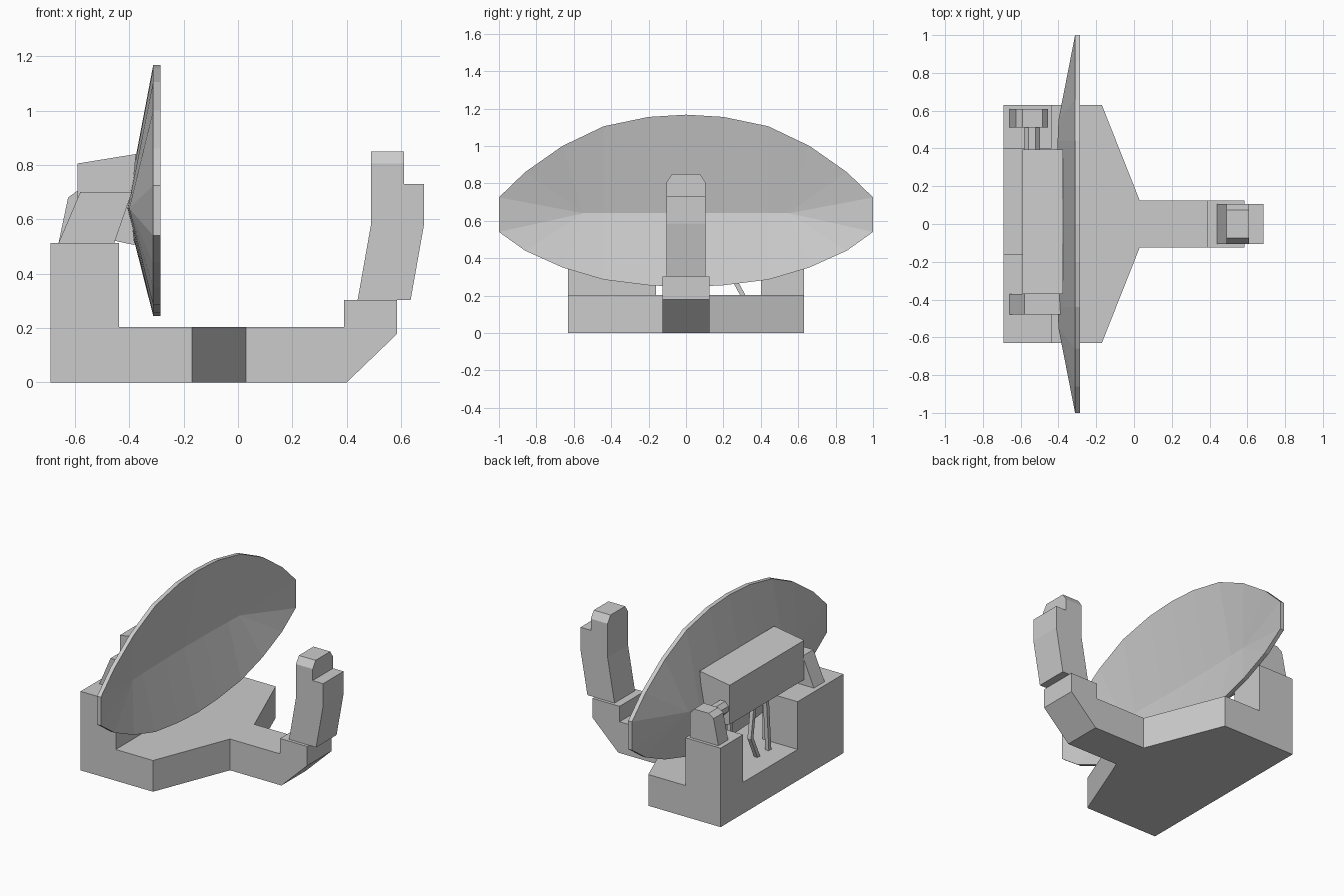
import bpy, bmesh, math
from mathutils import Vector

if "Cube" in bpy.data.objects:
    bpy.data.objects.remove(bpy.data.objects["Cube"])


def finish(name, bm):
    bmesh.ops.remove_doubles(bm, verts=bm.verts, dist=0.0005)
    bmesh.ops.recalc_face_normals(bm, faces=bm.faces)
    me = bpy.data.meshes.new(name)
    bm.to_mesh(me)
    bm.free()
    ob = bpy.data.objects.new(name, me)
    bpy.context.collection.objects.link(ob)
    return ob


def prism(name, pts, lo, hi, axis):
    """Extrude a 2D profile along an axis: 'x' (y,z), 'y' (x,z) or 'z' (x,y)."""
    put = {'x': lambda p, d: (d, p[0], p[1]),
           'y': lambda p, d: (p[0], d, p[1]),
           'z': lambda p, d: (p[0], p[1], d)}[axis]
    bm = bmesh.new()
    a = [bm.verts.new(put(p, lo)) for p in pts]
    b = [bm.verts.new(put(p, hi)) for p in pts]
    bm.faces.new(a)
    bm.faces.new(b)
    for i in range(len(pts)):
        j = (i + 1) % len(pts)
        bm.faces.new((a[i], a[j], b[j], b[i]))
    return finish(name, bm)


def rect(a0, b0, a1, b1):
    return [(a0, b0), (a1, b0), (a1, b1), (a0, b1)]


def tube(name, path, r, sides):
    """Straight-segmented rod through a few points."""
    path = [Vector(p) for p in path]
    bm = bmesh.new()
    rings = []
    for i, p in enumerate(path):
        d = (path[min(i + 1, len(path) - 1)] - path[max(i - 1, 0)]).normalized()
        u = d.cross(Vector((1, 0, 0))).normalized()
        v = d.cross(u)
        rings.append([bm.verts.new(p + r * (math.cos(t) * u + math.sin(t) * v))
                      for t in [math.tau * (k + .5) / sides for k in range(sides)]])
    for a, b in zip(rings, rings[1:]):
        for k in range(sides):
            j = (k + 1) % sides
            bm.faces.new((a[k], a[j], b[j], b[k]))
    bm.faces.new(rings[0])
    bm.faces.new(rings[-1])
    return finish(name, bm)


# Base: tapered slab, raised nose and two rear pedestals
prism("base_slab", [(-.69, -.63), (-.17, -.63), (.03, -.125), (.39, -.125),
                    (.39, .125), (.03, .125), (-.17, .63), (-.69, .63)], 0, .203, 'z')
prism("base_nose", [(.39, 0), (.40, 0), (.585, .178), (.585, .303), (.39, .303)],
      -.125, .125, 'y')
prism("pedestal_front", rect(-.69, .2, -.437, .513), -.63, -.16, 'y')
prism("pedestal_back", rect(-.69, .2, -.437, .513), .40, .63, 'y')

# Dish support arms and pivot
prism("support_arm_front", [(-.66, .513), (-.455, .513), (-.39, .70), (-.58, .70)],
      -.48, -.37, 'y')
prism("support_arm_back", [(-.66, .513), (-.455, .513), (-.455, .67), (-.485, .705),
                           (-.59, .705), (-.625, .68)], .51, .61, 'y')
tube("pivot_axle", [(-.54, .38, .65), (-.54, .52, .65)], .045, 8)

# Housing behind the dish
prism("housing", [(-.59, .805), (-.375, .84), (-.395, .64), (-.38, .505), (-.59, .55)],
      -.37, .395, 'y')

# Cables from the housing to the base
tube("cable_a", [(-.53, -.06, .57), (-.55, -.06, .19)], .018, 4)
tube("cable_b", [(-.53, .06, .57), (-.54, .11, .34), (-.55, .05, .19)], .018, 4)
tube("cable_c", [(-.48, .22, .57), (-.48, .25, .30), (-.48, .31, .19)], .018, 4)

# Dish: shallow shell, valley line along y, faceted rim
half = [(0, 1.167), (.2, 1.155), (.44, 1.105), (.66, 1.0), (.86, .86), (1, .725),
        (1, .54), (.86, .44), (.66, .35), (.44, .285), (.2, .255), (0, .245)]
rim = half + [(-y, z) for y, z in reversed(half[1:-1])]
bm = bmesh.new()


def valley(y, off):
    y = max(-.55, min(.55, y))
    return (-.412 + .012 * (abs(y) / .55) ** 2 + off, y, .64)


for i, (y0, z0) in enumerate(rim):
    y1, z1 = rim[(i + 1) % len(rim)]
    for x, off in ((-.312, 0), (-.285, .027)):
        pts = [(x, y0, z0), (x, y1, z1), valley(y1, off), valley(y0, off)]
        if pts[2] == pts[3]:
            pts.pop()
        bm.faces.new([bm.verts.new(p) for p in pts])
    bm.faces.new([bm.verts.new(p) for p in ((-.312, y0, z0), (-.312, y1, z1),
                                            (-.285, y1, z1), (-.285, y0, z0))])
finish("dish", bm)

# Feed post: bent body with a chamfered head
prism("feed_post", [(.44, .303), (.635, .303), (.685, .585), (.685, .73),
                    (.49, .73), (.49, .585)], -.105, .105, 'y')
prism("feed_head", [(-.105, .73), (.105, .73), (.105, .805), (.075, .85),
                    (-.075, .85), (-.105, .805)], .49, .61, 'x')
